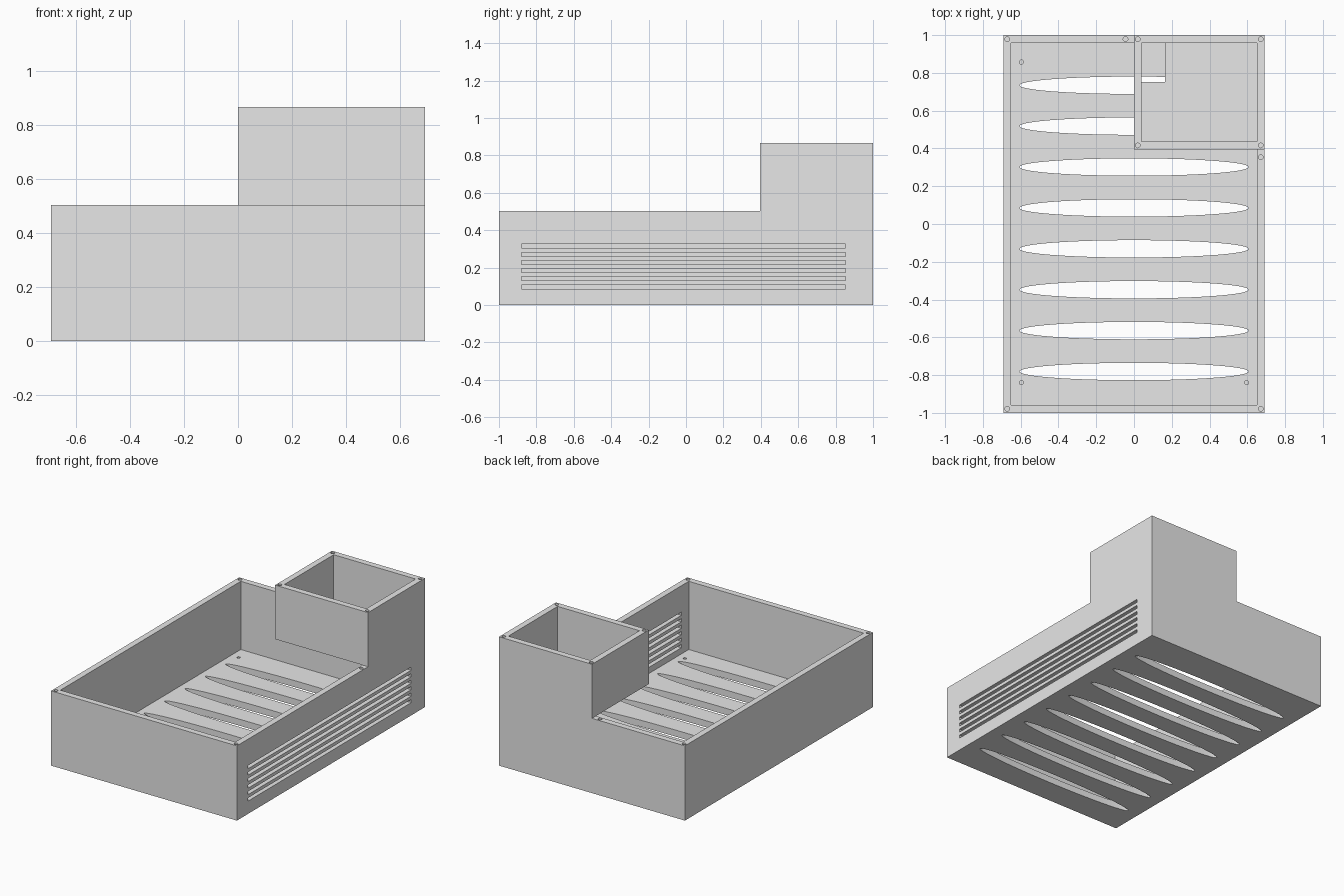
import bpy, bmesh, math
from mathutils import Matrix, Vector

cube = bpy.data.objects.get("Cube")
if cube:
    bpy.data.objects.remove(cube, do_unlink=True)

# Main dimensions
HX, HY = 0.692, 1.0          # half width and half depth
BASE_Z, TOP_Z = 0.503, 0.867  # tray rim and tower rim
WALL = 0.041
TX, TY = 0.0, 0.395          # inner corner of the tower
IX, IY = HX - WALL, HY - WALL

grey = bpy.data.materials.new("light grey plastic")
grey.use_nodes = True
grey.diffuse_color = (0.8, 0.8, 0.8, 1)
grey.node_tree.nodes["Principled BSDF"].inputs["Base Color"].default_value = (0.8, 0.8, 0.8, 1)


def add_box(bm, lo, hi):
    lo, hi = Vector(lo), Vector(hi)
    mat = Matrix.Translation((lo + hi) / 2) @ Matrix.Diagonal((*(hi - lo), 1))
    bmesh.ops.create_cube(bm, size=1, matrix=mat)


def add_cylinder(bm, x, y, z0, z1, rx, ry, segments):
    mat = Matrix.Translation((x, y, (z0 + z1) / 2)) @ Matrix.Diagonal((rx, ry, z1 - z0, 1))
    bmesh.ops.create_cone(bm, cap_ends=True, segments=segments,
                          radius1=1, radius2=1, depth=1, matrix=mat)


def make_object(name, bm):
    mesh = bpy.data.meshes.new(name)
    bm.to_mesh(mesh)
    bm.free()
    mesh.materials.append(grey)
    obj = bpy.data.objects.new(name, mesh)
    bpy.context.collection.objects.link(obj)
    return obj


def box_object(name, lo, hi):
    bm = bmesh.new()
    add_box(bm, lo, hi)
    return make_object(name, bm)


def cut(target, cutter):
    cutter.hide_render = True
    mod = target.modifiers.new("cut", 'BOOLEAN')
    mod.operation = 'DIFFERENCE'
    mod.solver = 'EXACT'
    mod.object = cutter
    bpy.context.view_layer.objects.active = target
    bpy.ops.object.modifier_apply(modifier=mod.name)
    bpy.data.objects.remove(cutter, do_unlink=True)


# Solid block, stepped down to leave the corner tower standing
housing = box_object("vented_housing", (-HX, -HY, 0), (HX, HY, TOP_Z))
cut(housing, box_object("front_step", (-1, -1.2, BASE_Z), (1, TY, 1)))
cut(housing, box_object("side_step", (-1, -1.2, BASE_Z), (TX, 1.2, 1)))

# Hollow tray below, hollow tower above, cable opening in the tower floor
cut(housing, box_object("tray_cavity", (-IX, -IY, 0.044), (IX, IY, BASE_Z)))
cut(housing, box_object("tower_cavity", (TX + WALL, TY + WALL, BASE_Z + WALL), (IX, IY, 1)))
cut(housing, box_object("cable_opening", (TX + WALL, 0.753, BASE_Z - 0.05), (0.165, IY, 0.6)))

# Elliptical floor vents
bm = bmesh.new()
for i in range(8):
    add_cylinder(bm, 0, -0.781 + i * 0.2165, -0.1, 0.1, 0.606, 0.046, 72)
cut(housing, make_object("floor_vents", bm))

# Louvre slots through one side wall
bm = bmesh.new()
for i in range(6):
    z = 0.086 + i * 0.0436
    add_box(bm, (IX - 0.05, -0.88, z), (HX + 0.05, 0.853, z + 0.0215))
cut(housing, make_object("side_slots", bm))

# Screw holes in both rims and blind mounting holes in the floor
bm = bmesh.new()
SX, SY = 0.671, 0.979
for x, y in [(-SX, SY), (-0.045, SY), (-SX, -SY), (SX, -SY), (SX, 0.354)]:
    add_cylinder(bm, x, y, BASE_Z - 0.12, BASE_Z + 0.05, 0.0125, 0.0125, 20)
for x in (0.02, SX):
    for y in (0.416, SY):
        add_cylinder(bm, x, y, TOP_Z - 0.12, TOP_Z + 0.05, 0.0125, 0.0125, 20)
for x in (-0.596, 0.596):
    for y in (-0.84, 0.857):
        add_cylinder(bm, x, y, 0.02, 0.08, 0.011, 0.011, 20)
cut(housing, make_object("screw_holes", bm))
